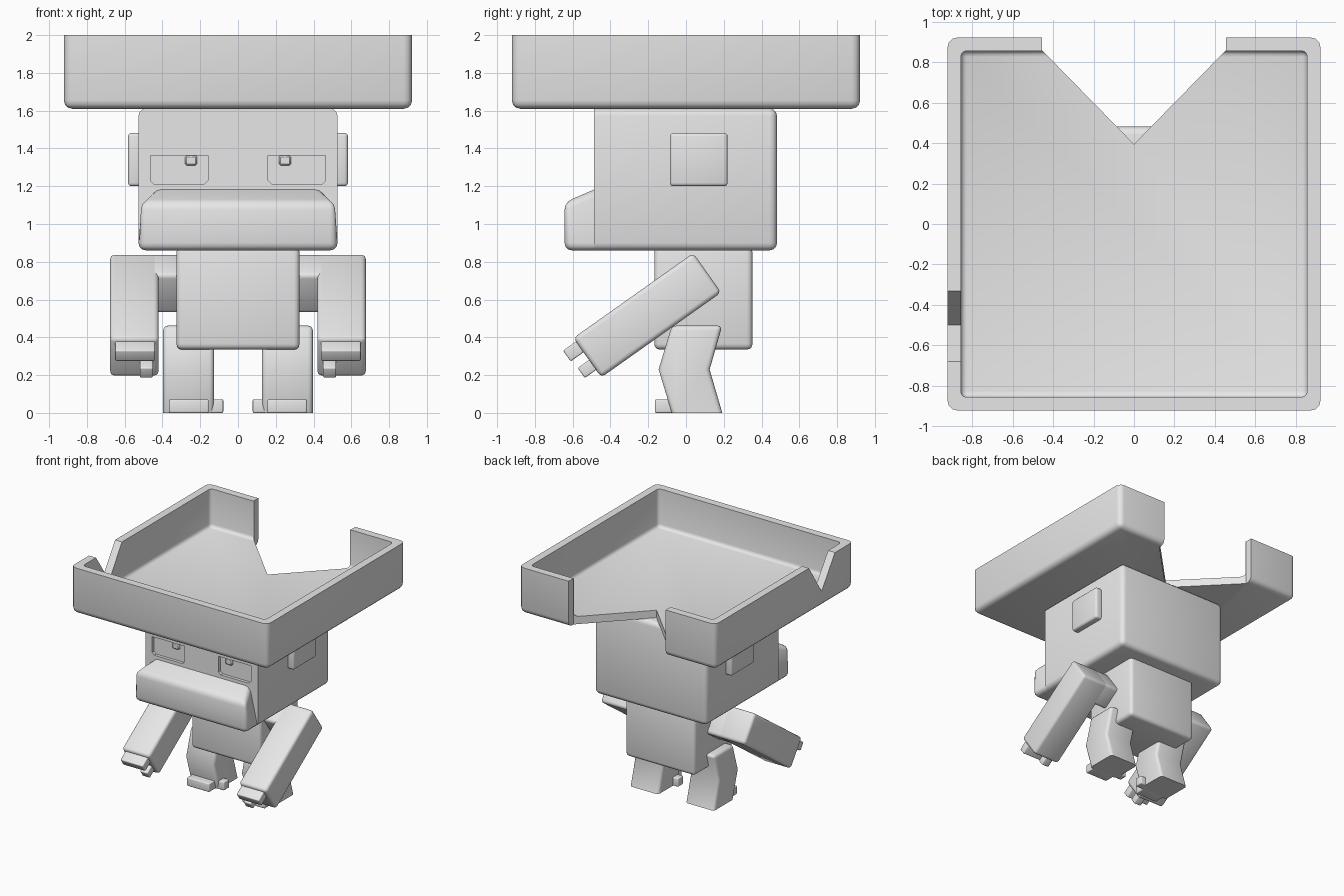
import bpy, bmesh, math
from mathutils import Vector

if "Cube" in bpy.data.objects:
    bpy.data.objects.remove(bpy.data.objects["Cube"])

grey = bpy.data.materials.new("plain grey")
grey.diffuse_color = (0.8, 0.8, 0.8, 1)
grey.use_nodes = True
grey.node_tree.nodes["Principled BSDF"].inputs["Base Color"].default_value = grey.diffuse_color


def finish(name, bm):
    bmesh.ops.recalc_face_normals(bm, faces=bm.faces[:])
    me = bpy.data.meshes.new(name)
    bm.to_mesh(me)
    bm.free()
    me.materials.append(grey)
    ob = bpy.data.objects.new(name, me)
    bpy.context.collection.objects.link(ob)
    return ob


def smooth(ob):
    bpy.ops.object.select_all(action='DESELECT')
    ob.select_set(True)
    bpy.context.view_layer.objects.active = ob
    bpy.ops.object.shade_smooth_by_angle(angle=math.radians(40))


def prism(name, pts, a, b, bevel=0.0, axis='X', pick=lambda p, q: True, seg=3, reshape=None):
    """Extrude a profile along an axis: X uses (y, z), Y uses (x, z), Z uses (x, y)."""
    place = {'X': lambda u, v, t: (t, u, v), 'Y': lambda u, v, t: (u, t, v),
             'Z': lambda u, v, t: (u, v, t)}[axis]
    bm = bmesh.new()
    A = [bm.verts.new(place(u, v, a)) for u, v in pts]
    B = [bm.verts.new(place(u, v, b)) for u, v in pts]
    n = len(pts)
    bm.faces.new(A)
    bm.faces.new(B[::-1])
    for i in range(n):
        j = (i + 1) % n
        bm.faces.new((A[i], B[i], B[j], A[j]))
    bmesh.ops.recalc_face_normals(bm, faces=bm.faces[:])
    if reshape:
        for v in bm.verts:
            reshape(v.co)
    if bevel:
        edges = [e for e in bm.edges if pick(e.verts[0].co, e.verts[1].co)]
        bmesh.ops.bevel(bm, geom=edges, offset=bevel, segments=seg, profile=0.5,
                        affect='EDGES', clamp_overlap=True)
    ob = finish(name, bm)
    smooth(ob)
    return ob


def block(name, x, y, z, bevel=0.0, **kw):
    pts = [(y[0], z[0]), (y[1], z[0]), (y[1], z[1]), (y[0], z[1])]
    return prism(name, pts, min(x), max(x), bevel, **kw)


def cut(ob, cutters):
    bpy.context.view_layer.objects.active = ob
    for c in cutters:
        m = ob.modifiers.new("cut", 'BOOLEAN')
        m.operation, m.solver, m.object = 'DIFFERENCE', 'EXACT', c
        bpy.ops.object.modifier_apply(modifier=m.name)
        bpy.data.objects.remove(c)
    smooth(ob)


# Tray hat with hollow, V opening at the back and a small nick in the left wall
tray = block("tray_hat", (-.922, .922), (-.922, .922), (1.61, 2.0), .045,
             pick=lambda p, q: min(p.z, q.z) < 1.9)
cut(tray, [
    block("cut_hollow", (-.857, .857), (-.857, .857), (1.675, 2.2), .03),
    prism("cut_back", [(-.455, 1.2), (-.455, .86), (0, .395), (.455, .86), (.455, 1.2)],
          1.4, 2.3, axis='Z'),
    prism("cut_nick", [(-.68, 2.001), (-.50, 1.74), (-.33, 2.001), (-.33, 2.2), (-.68, 2.2)],
          -1.1, -.75),
])

# Head with recessed eye sockets
head = block("head", (-.527, .527), (-.488, .482), (.86, 1.612), .04,
             pick=lambda p, q: max(p.y, q.y) > 0)
sockets = []
for s in (-1, 1):
    x0, x1 = sorted((s * .16, s * .463))
    c = .02
    sockets.append(prism("cut_socket", [(x0 + c, 1.21), (x1 - c, 1.21), (x1, 1.21 + c), (x1, 1.362),
                                        (x0, 1.362), (x0, 1.21 + c)], -.6, -.463, axis='Y'))
cut(head, sockets)


# Snout with a top that slopes and narrows toward the face
def slope(co):
    if co.z > 1 and co.y > -.6:
        co.z, co.x = 1.183, math.copysign(.45, co.x)


block("snout", (-.527, .527), (-.643, -.485), (.86, 1.115), .04, reshape=slope,
      pick=lambda p, q: min(p.y, q.y) < -.6)

# Body
block("body", (-.326, .326), (-.168, .352), (.335, .88), .03)

# Frame of the slanted arm: u points to the hand, v is up across the arm
C, U, V = Vector((-.205, .517)), Vector((-.816, -.578)), Vector((-.578, .816))


def arm_rect(u0, u1, v0, v1):
    return [tuple(C + U * u + V * v) for u, v in ((u0, v0), (u1, v0), (u1, v1), (u0, v1))]


def arm_part(name, s, x, rect, bevel):
    a, b = sorted((s * x[0], s * x[1]))
    prism(name, arm_rect(*rect), a, b, bevel)


for s, side in ((-1, "left"), (1, "right")):
    sx = lambda a, b: sorted((s * a, s * b))
    # Eye pupil and ear
    block(side + "_pupil", sx(.217, .28), (-.484, -.46), (1.31, 1.363), .008, seg=1)
    block(side + "_ear", sx(.5, .582), (-.085, .22), (1.2, 1.482), .018)
    # Arm, shoulder and hand
    arm_part(side + "_arm", s, (.42, .677), (-.389, .389, -.128, .128), .025)
    arm_part(side + "_shoulder", s, (.30, .50), (-.388, -.19, -.127, .127), .025)
    arm_part(side + "_fingers", s, (.44, .65), (.36, .472, .035, .105), .008)
    arm_part(side + "_thumb", s, (.45, .52), (.36, .462, -.08, -.015), .008)
    # Bent leg and toes
    prism(side + "_leg", [(-.075, 0), (.192, 0), (.125, .23), (.192, .462), (-.075, .462), (-.145, .23)],
          *sx(.127, .396), .025,
          pick=lambda p, q: max(p.z, q.z) > .01 and not (abs(p.z - .23) < .01 and abs(q.z - .23) < .01))
    block(side + "_toes", sx(.155, .365), (-.165, -.05), (0, .072), .008)
    block(side + "_inner_toe", sx(.078, .16), (-.075, -.005), (0, .072), .008)
